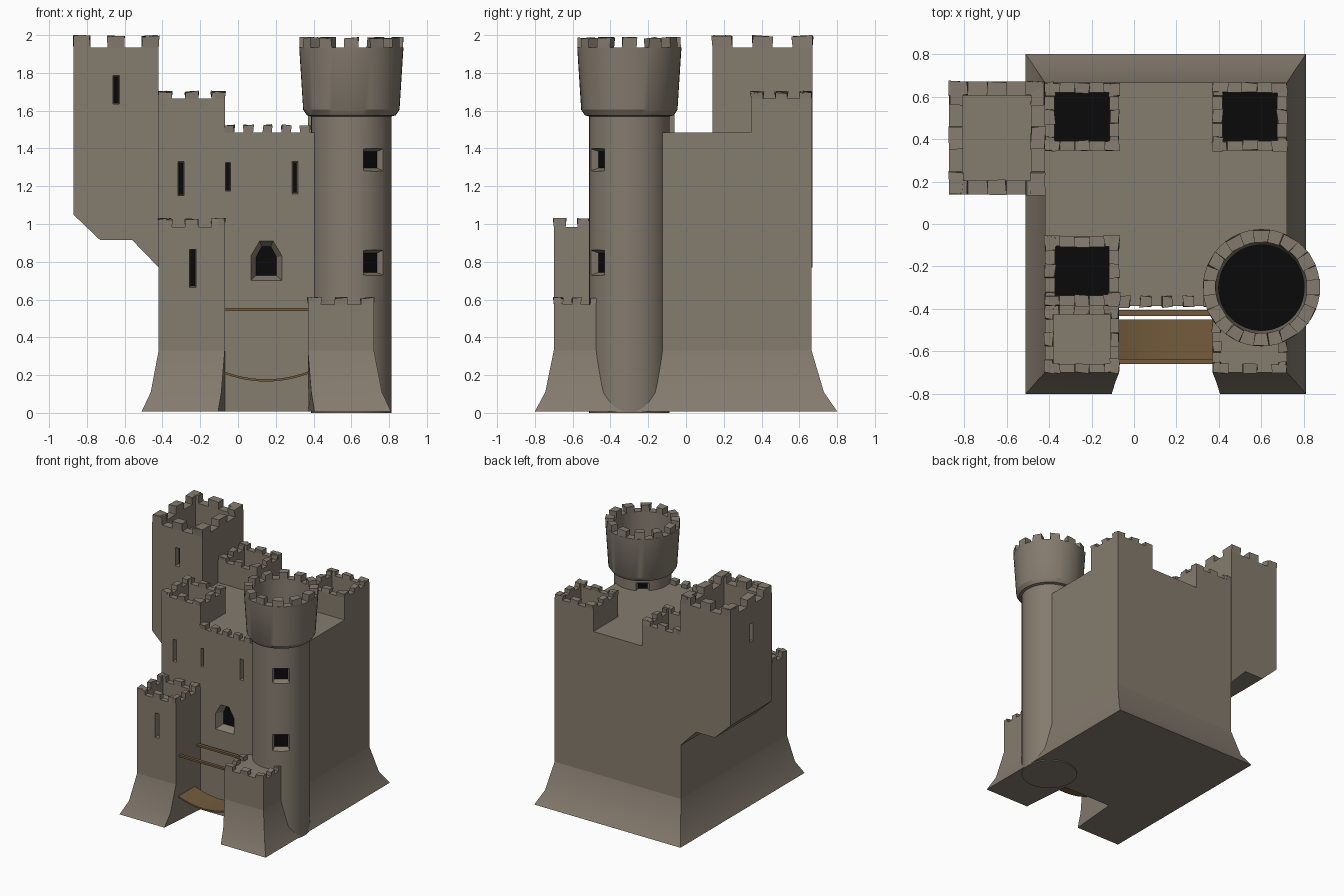
import bpy, bmesh, math, random
from mathutils import Vector

if "Cube" in bpy.data.objects:
    bpy.data.objects.remove(bpy.data.objects["Cube"])

random.seed(4)


def material(name, rgb):
    m = bpy.data.materials.new(name)
    m.diffuse_color = (*rgb, 1)
    m.use_nodes = True
    m.node_tree.nodes["Principled BSDF"].inputs["Base Color"].default_value = m.diffuse_color
    return m


STONE = material("stone", (0.235, 0.200, 0.158))
DARK = material("dark_opening", (0.003, 0.003, 0.003))
WOOD = material("wood", (0.17, 0.105, 0.045))


def finish(name, bm, mats):
    bmesh.ops.recalc_face_normals(bm, faces=bm.faces)
    me = bpy.data.meshes.new(name)
    bm.to_mesh(me)
    bm.free()
    for m in mats:
        me.materials.append(m)
    ob = bpy.data.objects.new(name, me)
    bpy.context.collection.objects.link(ob)
    return ob


def loft(name, rings, mats=(STONE, DARK), end_mat=0):
    """Closed solid through rings of equal point count; the last cap may be dark."""
    bm = bmesh.new()
    vs = [[bm.verts.new(p) for p in r] for r in rings]
    n = len(vs[0])
    for a, b in zip(vs, vs[1:]):
        for i in range(n):
            j = (i + 1) % n
            bm.faces.new((a[i], a[j], b[j], b[i]))
    bm.faces.new(vs[0])
    bm.faces.new(vs[-1]).material_index = end_mat
    return finish(name, bm, mats)


def rect(x0, x1, y0, y1, z, t=0):
    return [(x0 + t, y0 + t, z), (x1 - t, y0 + t, z), (x1 - t, y1 - t, z), (x0 + t, y1 - t, z)]


def box(name, x0, x1, y0, y1, z0, z1, mats=(STONE,)):
    return loft(name, [rect(x0, x1, y0, y1, z0), rect(x0, x1, y0, y1, z1)], mats)


def rough_block(bm, base, h, jit=0.006):
    """Merlon: base quad raised by h, with slightly uneven top corners."""
    j = lambda s: random.uniform(-s, s)
    lo = [bm.verts.new(p) for p in base]
    hi = [bm.verts.new((p[0] + j(jit), p[1] + j(jit), p[2] + h + j(jit))) for p in base]
    bm.faces.new(lo)
    bm.faces.new(hi)
    for i in range(4):
        k = (i + 1) % 4
        bm.faces.new((lo[i], lo[k], hi[k], hi[i]))


def merlons(name, x0, x1, y0, y1, z, h, t, n=5, sides="fblr"):
    bm = bmesh.new()
    for i in range(0, n, 2):
        xa, xb = x0 + (x1 - x0) * i / n, x0 + (x1 - x0) * (i + 1) / n
        ya, yb = y0 + (y1 - y0) * i / n, y0 + (y1 - y0) * (i + 1) / n
        if "f" in sides: rough_block(bm, rect(xa, xb, y0, y0 + t, z), h)
        if "b" in sides: rough_block(bm, rect(xa, xb, y1 - t, y1, z), h)
        if "l" in sides: rough_block(bm, rect(x0, x0 + t, ya, yb, z), h)
        if "r" in sides: rough_block(bm, rect(x1 - t, x1, ya, yb, z), h)
    return finish(name, bm, (STONE,))


def tower(name, x0, x1, y0, y1, z0, z1, floor, t, h, dark):
    """Square hollow-topped tower with battlements."""
    ob = loft(name, [rect(x0, x1, y0, y1, z0), rect(x0, x1, y0, y1, z1),
                     rect(x0, x1, y0, y1, z1, t), rect(x0, x1, y0, y1, floor, t)],
              end_mat=1 if dark else 0)
    merlons(name + "_merlons", x0, x1, y0, y1, z1, h, t)
    return ob


def window(target, x, y, z, ang, w, h, margin, depth=0.04, arch=False):
    """Cut a tapering recess with a dark back face."""
    a = math.radians(ang)
    nrm, tan = Vector((math.cos(a), math.sin(a), 0)), Vector((-math.sin(a), math.cos(a), 0))
    shape = [(-.5, -.5), (.5, -.5), (.5, .5), (-.5, .5)]
    if arch:
        shape = [(-.5, -.5), (.5, -.5), (.5, .12), (.22, .5), (-.22, .5), (-.5, .12)]

    def ring(off):
        k = 2 * margin * -off / depth
        return [Vector((x, y, z)) + nrm * off + tan * (u * (w - k)) + Vector((0, 0, v * (h - k)))
                for u, v in shape]
    cut = loft("window_cutter", [ring(0.03), ring(-depth)], end_mat=1)
    cut.hide_render = True
    mod = target.modifiers.new("window", "BOOLEAN")
    mod.operation, mod.solver, mod.object = "DIFFERENCE", "EXACT", cut
    bpy.context.view_layer.objects.active = target
    bpy.ops.object.modifier_apply(modifier=mod.name)
    bpy.data.objects.remove(cut)


# Flared footing with the gate notch
rings = []
for z, d, f, b, g in [(.008, .09, .10, .135, .035), (.11, .042, .045, .065, .018), (.33, 0, 0, 0, 0)]:
    rings.append([(-.42 - d, -.70 - f, z), (-.07 - g, -.70 - f, z), (-.07, -.385, z), (.37, -.385, z),
                  (.37 + g, -.70 - f, z), (.72 + d, -.70 - f, z), (.72 + d, .665 + b, z), (-.42 - d, .665 + b, z)])
loft("flared_base", rings)

# Main keep with its roof deck
plan = [(-.42, -.06), (-.07, -.06), (-.07, -.385), (.5, -.385), (.5, -.25), (.72, -.25), (.72, .345),
        (.37, .345), (.37, .665), (-.07, .665), (-.07, .345), (-.42, .345)]
keep = loft("keep", [[(x, y, z) for x, y in plan] for z in (.33, 1.485)])
window(keep, .15, -.385, .805, -90, .165, .21, .028, .06, arch=True)
window(keep, .302, -.385, 1.245, -90, .03, .17, .006)
window(keep, -.053, -.385, 1.25, -90, .026, .15, .005)
merlons("gate_wall_merlons", -.07, .38, -.39, -.33, 1.485, .038, .05, 9, "f")

# Square towers
upper = tower("upper_front_tower", -.42, -.07, -.385, -.06, .33, 1.665, 1.38, .048, .035, True)
window(upper, -.302, -.385, 1.24, -90, .033, .18, .006)
tower("back_left_tower", -.42, -.07, .345, .665, .33, 1.665, 1.38, .046, .035, True)
tower("back_right_tower", .37, .72, .345, .665, .33, 1.665, 1.38, .046, .03, True)
lower = tower("lower_front_tower", -.42, -.07, -.70, -.385, .33, .985, .88, .04, .042, False)
window(lower, -.24, -.70, .765, -90, .036, .2, .006)

# Overhanging tall tower and its stepped support
tall = tower("tall_tower", -.872, -.42, .14, .67, 1.05, 1.935, 1.75, .065, .06, False)
window(tall, -.645, .14, 1.71, -90, .035, .15, .006)
window(tall, -.872, .40, 1.71, 180, .035, .15, .006)
step = [(-.42, .77), (-.56, .915), (-.73, .915), (-.872, 1.05), (-.42, 1.05)]
loft("tall_tower_support", [[(x, y, z) for x, z in step] for y in (.14, .67)])

# Right gate pier
loft("gate_pier", [rect(.37, .72, -.70, -.3, z) for z in (.33, .575)])
merlons("gate_pier_merlons", .37, .72, -.70, -.46, .575, .034, .04, 5, "flr")

# Round tower with flared head
CX, CY, SEG = .6, -.3, 48


def circle(r, z):
    return [(CX + r * math.cos(2 * math.pi * i / SEG), CY + r * math.sin(2 * math.pi * i / SEG), z)
            for i in range(SEG)]


profile = [(.213, 0), (.213, 1.57), (.235, 1.575), (.255, 1.605), (.276, 1.935), (.215, 1.935), (.203, 1.58)]
drum = loft("round_tower", [circle(r, z) for r, z in profile], end_mat=1)
for ang, z, w, h in [(-55, .795, .13, .135), (-55, 1.34, .13, .12), (125, 1.50, .1, .1)]:
    a = math.radians(ang)
    window(drum, CX + .21 * math.cos(a), CY + .21 * math.sin(a), z, ang, w, h, .016, .045)
bm = bmesh.new()
for i in range(12):
    a0, a1 = math.radians(30 * i - 8), math.radians(30 * i + 8)
    rough_block(bm, [(CX + r * math.cos(a), CY + r * math.sin(a), 1.933)
                     for r, a in ((.216, a0), (.276, a0), (.276, a1), (.216, a1))], .052)
finish("round_tower_merlons", bm, (STONE,))

# Sagging bridge and two rails across the gate
rings = []
for i in range(13):
    x = -.075 + .45 * i / 12
    z = .208 - .042 * (1 - ((x - .15) / .225) ** 2)
    rings.append([(x, -.66, z), (x, -.45, z), (x, -.45, z + .012), (x, -.66, z + .012)])
loft("sagging_bridge", rings, (WOOD,))
box("front_rail", -.075, .375, -.66, -.635, .54, .556, (WOOD,))
box("back_rail", -.075, .375, -.432, -.405, .54, .556, (WOOD,))

# Smooth curves, keep edges crisp
for name in ("round_tower", "flared_base", "sagging_bridge"):
    bpy.ops.object.select_all(action="DESELECT")
    ob = bpy.data.objects[name]
    ob.select_set(True)
    bpy.context.view_layer.objects.active = ob
    bpy.ops.object.shade_smooth_by_angle(angle=math.radians(30))
